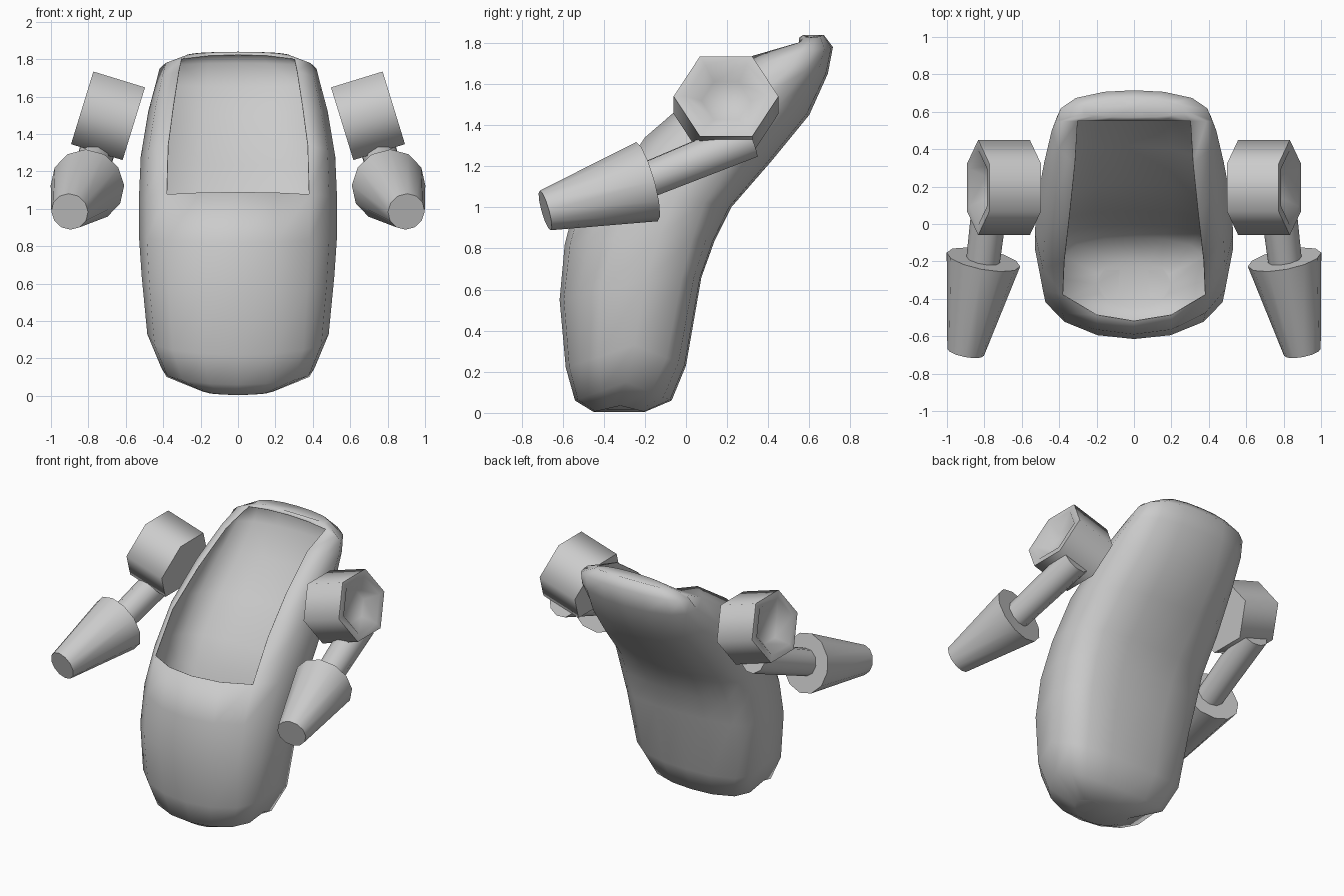
import bpy, bmesh, math
from mathutils import Vector

if "Cube" in bpy.data.objects:
    bpy.data.objects.remove(bpy.data.objects["Cube"])

def loft(name, rings, skip=lambda r, c: False, angle=50):
    """Skin a list of equal-length point rings, cap both ends, smooth by angle."""
    bm = bmesh.new()
    vs = [[bm.verts.new(p) for p in ring] for ring in rings]
    n = len(rings[0])
    for r in range(len(vs) - 1):
        for c in range(n):
            if not skip(r, c):
                d = (c + 1) % n
                bm.faces.new((vs[r][c], vs[r][d], vs[r + 1][d], vs[r + 1][c]))
    bm.faces.new(vs[0][::-1])
    bm.faces.new(vs[-1])
    bmesh.ops.delete(bm, geom=[v for v in bm.verts if not v.link_faces], context='VERTS')
    bmesh.ops.recalc_face_normals(bm, faces=bm.faces)
    me = bpy.data.meshes.new(name)
    bm.to_mesh(me)
    bm.free()
    ob = bpy.data.objects.new(name, me)
    bpy.context.collection.objects.link(ob)
    bpy.ops.object.select_all(action='DESELECT')
    ob.select_set(True)
    bpy.context.view_layer.objects.active = ob
    bpy.ops.object.shade_smooth_by_angle(angle=math.radians(angle))
    return ob

def turned(name, a, b, stations, sides, angle=50, squash=1):
    """Rings of radius r at fraction t from a to b, mirrored to the other side."""
    a, b = Vector(a), Vector(b)
    axis = (b - a).normalized()
    u = axis.cross(Vector((0, 0, 1))).normalized()
    w = axis.cross(u) * squash
    rings = []
    for t, r in stations:
        o = a.lerp(b, t)
        rings.append([o + r * (math.cos(k * math.tau / sides) * u + math.sin(k * math.tau / sides) * w)
                      for k in range(sides)])
    ob = loft(name, rings, angle=angle)
    m = ob.modifiers.new("mirror", 'MIRROR')
    m.use_mirror_merge = False
    return ob

# Hull stations: front (y, z), back (y, z), side (x, y, z), roundness (front, back)
stations = [
    ((-.45, .005), (-.20, .005), (.20, -.32, .035), (1, 1)),
    ((-.54, .06), (-.07, .06), (.41, -.29, .15), (.8, .7)),
    ((-.585, .22), (.00, .23), (.485, -.25, .33), (.7, .55)),
    ((-.615, .55), (.075, .66), (.515, -.20, .64), (.7, .5)),
    ((-.59, .82), (.14, .84), (.53, -.13, .86), (.8, .6)),
    ((-.52, 1.09), (.22, 1.00), (.53, -.05, 1.05), (1, .75)),
    ((-.337, 1.366), (.42, 1.23), (.52, .12, 1.28), (1, .9)),
    ((-.07, 1.571), (.60, 1.45), (.48, .33, 1.52), (1, 1)),
    ((.249, 1.766), (.69, 1.65), (.44, .50, 1.67), (1, 1)),
    ((.55, 1.825), (.715, 1.78), (.42, .55, 1.75), (1, 1)),
    ((.57, 1.84), (.67, 1.84), (.29, .60, 1.815), (1, 1)),
]
# Half sections: (side factor, front/back factor), the back being fuller
front_q = [(0, 1), (.38, .93), (.72, .70), (.92, .40)]
back_q = [(0, -1), (.38, -.95), (.74, -.75), (.93, -.42)]
section = front_q + [(1, 0)] + back_q[::-1]
section += [(-x, f) for x, f in section[-2:0:-1]]

def hull_ring(front, back, side, power):
    w, y, z = side
    ring = []
    for x, f in section:
        e, p = (front, power[0]) if f > 0 else (back, power[1])
        k = abs(f) ** p
        ring.append((w * x, y + (e[0] - y) * k, z + (e[1] - z) * k))
    return ring

# Hollow thin hull with the opening in its upper front
hull = loft("hull", [hull_ring(*s) for s in stations],
            skip=lambda r, c: 5 <= r < 9 and c in (0, 1, 14, 15), angle=80)
shell = hull.modifiers.new("shell", 'SOLIDIFY')
shell.thickness = .004
shell.offset = -1

# Hexagonal shoulder with a recessed outer face
turned("shoulder", (.557, .195, 1.455), (.833, .195, 1.54),
       [(0, .255), (1, .255), (1, .20), (.75, .12)], 6, 70, .92)
# Upper arm
turned("upper_arm", (.745, .31, 1.335), (.81, -.22, 1.12), [(0, .10), (1, .09)], 10)
# Tapered forearm
turned("forearm", (.805, -.19, 1.125), (.90, -.685, .985), [(0, .2), (1, .1)], 12)
